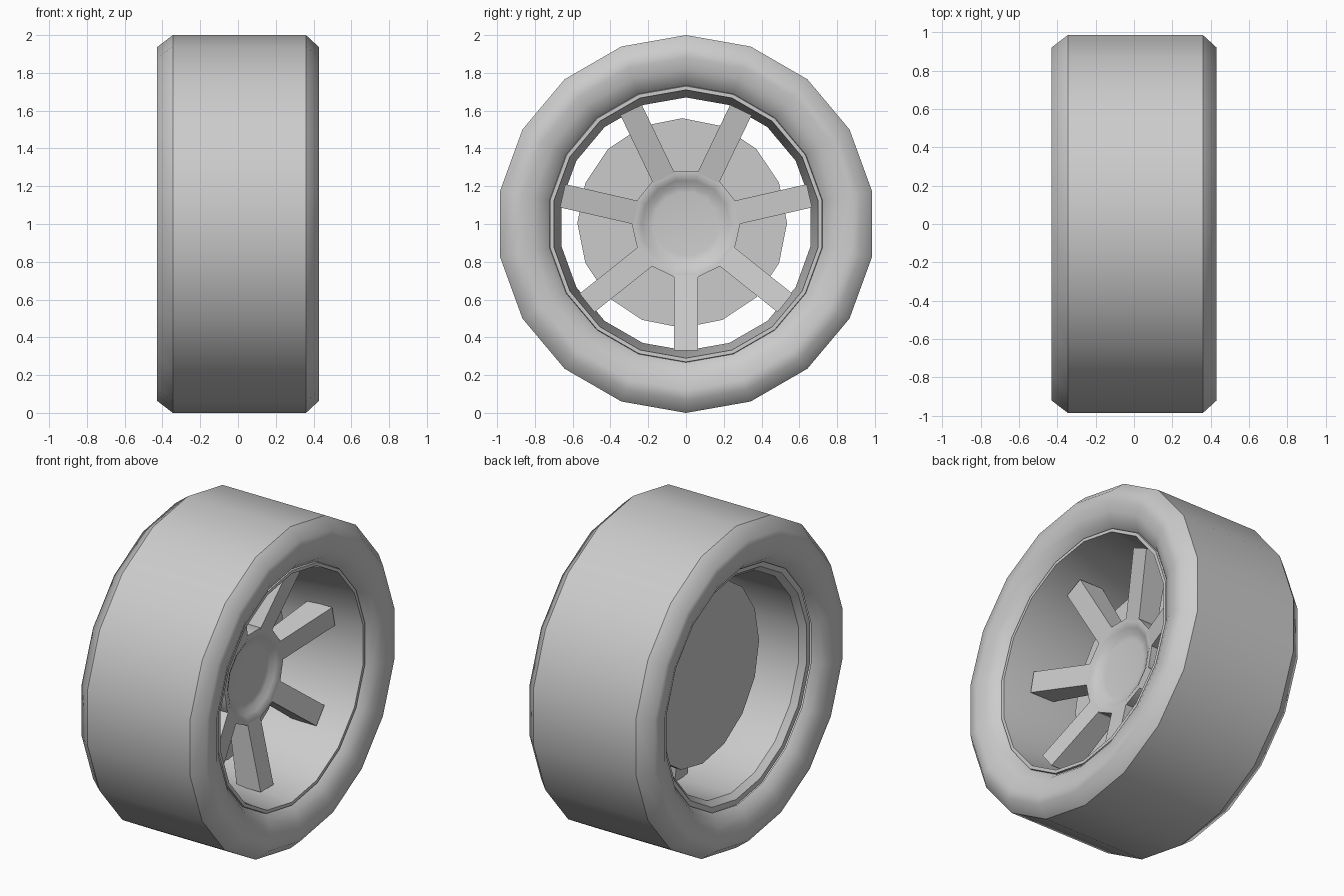
import bpy, bmesh
from math import sin, cos, pi, radians
from mathutils import Matrix, Vector

cube = bpy.data.objects.get("Cube")
if cube:
    bpy.data.objects.remove(cube, do_unlink=True)

grey = bpy.data.materials.new("plain_grey")
grey.use_nodes = True
grey.diffuse_color = (0.6, 0.6, 0.6, 1)
grey.node_tree.nodes["Principled BSDF"].inputs["Base Color"].default_value = (0.6, 0.6, 0.6, 1)

AXLE = Vector((0, 0, 1))


def finish(name, bm, angle):
    bmesh.ops.recalc_face_normals(bm, faces=bm.faces)
    mesh = bpy.data.meshes.new(name)
    bm.to_mesh(mesh)
    bm.free()
    mesh.materials.append(grey)
    ob = bpy.data.objects.new(name, mesh)
    bpy.context.collection.objects.link(ob)
    ob.location = AXLE
    bpy.ops.object.select_all(action='DESELECT')
    ob.select_set(True)
    bpy.context.view_layer.objects.active = ob
    bpy.ops.object.shade_smooth_by_angle(angle=radians(angle))
    return ob


def lathe(name, profile, sides, turn=0.0, caps=False, closed=False, angle=30):
    """Spin (x, radius) points round the axle; caps fill both ends."""
    bm = bmesh.new()
    rings = []
    for x, r in profile:
        rings.append([bm.verts.new((x, r * sin(a), r * cos(a)))
                      for a in (2 * pi * (i + turn) / sides for i in range(sides))])
    pairs = list(zip(rings, rings[1:]))
    if closed:
        pairs.append((rings[-1], rings[0]))
    for p, q in pairs:
        for i in range(sides):
            j = (i + 1) % sides
            bm.faces.new((p[i], p[j], q[j], q[i]))
    if caps:
        bm.faces.new(rings[0])
        bm.faces.new(rings[-1])
    return finish(name, bm, angle)


# Tyre: flat tread band and a rounded wall on each side
wall = [(0.43, 0.935), (0.43, 0.88), (0.42, 0.82), (0.395, 0.765), (0.355, 0.73)]
lathe("tyre_tread", [(-0.345, 1.0), (0.36, 1.0)], 18)
lathe("outer_tyre_wall", [(0.36, 1.0)] + wall, 18, angle=60)
lathe("inner_tyre_wall", [(-0.345, 1.0)] + [(-x, r) for x, r in wall], 18, angle=60)

# Rim: hollow barrel narrowing inwards, with a lip at both ends
lathe("rim_barrel", [(0.35, 0.735), (0.37, 0.73), (0.37, 0.71), (0.0, 0.67), (-0.31, 0.67),
                     (-0.345, 0.70), (-0.345, 0.735)], 18, closed=True)

# Hub with a shallow dished face
lathe("hub", [(-0.1, 0.287), (0.11, 0.287), (0.11, 0.265), (0.095, 0.235), (0.075, 0.205), (0.07, 0.17)],
      14, turn=0.5, caps=True, angle=40)

# Seven spokes, the first pointing down, leaning outwards and deepening to the rim
bm = bmesh.new()
for k in range(7):
    spoke = bmesh.ops.create_cube(bm, size=1)["verts"]
    for v in spoke:
        tip = v.co.z < 0
        front, back = (0.2, 0.035) if tip else (0.11, -0.02)
        v.co = (front if v.co.x > 0 else back, 0.126 * v.co.y, -0.67 if tip else -0.27)
    bmesh.ops.rotate(bm, verts=spoke, matrix=Matrix.Rotation(2 * pi * k / 7, 3, 'X'))
finish("spokes", bm, 30)

# Brake disc behind the spokes
disc = lathe("brake_disc", [(-0.1, 0.555), (-0.05, 0.555)], 16, caps=True, angle=15)
disc.location += Vector((0, -0.02, 0.005))
